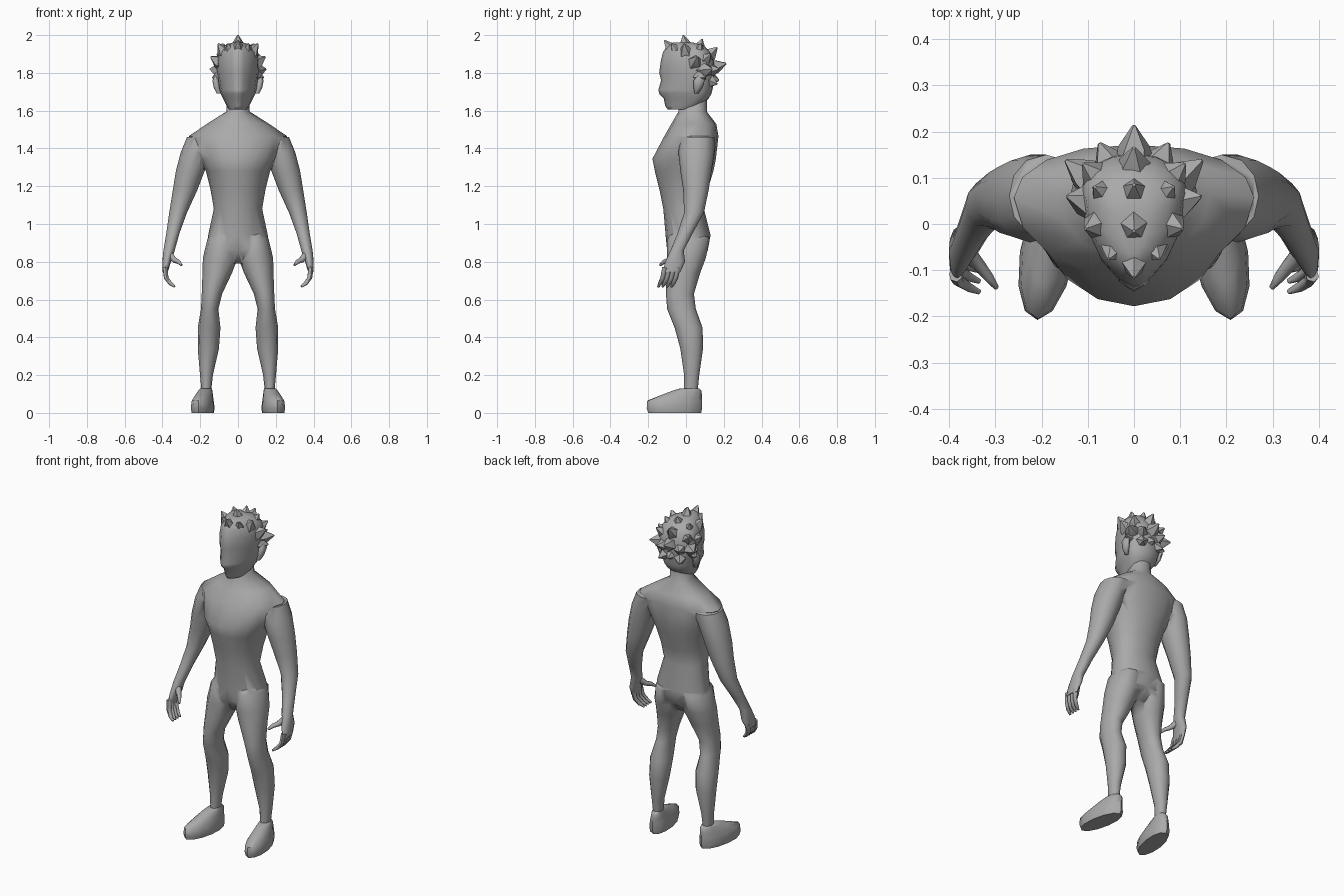
import bpy, bmesh, math
from mathutils import Vector

grey = bpy.data.materials.new("plain grey")
grey.diffuse_color = (0.40, 0.40, 0.40, 1)


def finish(name, bm, angle=60):
    bmesh.ops.recalc_face_normals(bm, faces=bm.faces[:])
    me = bpy.data.meshes.new(name)
    bm.to_mesh(me)
    bm.free()
    me.materials.append(grey)
    ob = bpy.data.objects.new(name, me)
    bpy.context.collection.objects.link(ob)
    bpy.ops.object.select_all(action='DESELECT')
    bpy.context.view_layer.objects.active = ob
    ob.select_set(True)
    bpy.ops.object.shade_smooth_by_angle(angle=math.radians(angle))
    return ob


def skin(bm, loops):
    rings = [[bm.verts.new(p) for p in loop] for loop in loops]
    n = len(rings[0])
    for a, b in zip(rings, rings[1:]):
        for i in range(n):
            j = (i + 1) % n
            bm.faces.new((a[i], a[j], b[j], b[i]))
    bm.faces.new(rings[0])
    bm.faces.new(rings[-1])


def loft(name, rings, n=12, side=1, mid=0.5, front=1.0, shear=0.0, angle=60):
    """Horizontal rings: z, x centre, x radius, y front, y back."""
    loops = []
    for z, cx, rx, yf, yb in rings:
        yc = yf + (yb - yf) * mid
        loop = []
        for i in range(n):
            t = 2 * math.pi * i / n
            c, s = math.cos(t), math.sin(t)
            p = front if s < 0 else 0.9
            x = cx + rx * math.copysign(abs(c) ** p, c)
            y = yc + s * ((yb - yc) if s > 0 else (yc - yf))
            loop.append((side * (x + shear * y), y, z))
        loops.append(loop)
    bm = bmesh.new()
    skin(bm, loops)
    return finish(name, bm, angle)


def tube(bm, pts, radii, n=6):
    pts = [Vector(p) for p in pts]
    loops = []
    for k, p in enumerate(pts):
        d = (pts[min(k + 1, len(pts) - 1)] - pts[max(k - 1, 0)]).normalized()
        u = d.cross(Vector((0.3, 1, 0.2))).normalized()
        v = d.cross(u)
        loops.append([p + radii[k] * (u * math.cos(2 * math.pi * i / n) + v * math.sin(2 * math.pi * i / n))
                      for i in range(n)])
    skin(bm, loops)


# trunk from crotch to neck
body = loft("body", [
    (0.79, 0, 0.05, -0.05, 0.06), (0.86, 0, 0.16, -0.10, 0.115), (0.94, 0, 0.158, -0.108, 0.13),
    (1.08, 0, 0.128, -0.12, 0.095), (1.18, 0, 0.145, -0.14, 0.115), (1.28, 0, 0.17, -0.165, 0.145),
    (1.345, 0, 0.205, -0.178, 0.158), (1.465, 0, 0.26, -0.115, 0.172), (1.53, 0, 0.165, -0.078, 0.16),
    (1.595, 0, 0.062, -0.04, 0.11), (1.68, 0, 0.056, -0.04, 0.11)], n=16, mid=0.6)

# limbs, fused into the trunk
limbs = []
for s in (1, -1):
    limbs.append(loft("leg", [
        (0.10, 0.168, 0.024, -0.012, 0.06), (0.2, 0.167, 0.034, -0.01, 0.07), (0.34, 0.157, 0.056, -0.03, 0.09),
        (0.45, 0.153, 0.06, -0.06, 0.088), (0.55, 0.15, 0.046, -0.10, 0.052), (0.63, 0.138, 0.054, -0.106, 0.042),
        (0.74, 0.110, 0.078, -0.102, 0.075), (0.82, 0.094, 0.092, -0.10, 0.105), (0.92, 0.085, 0.077, -0.10, 0.126),
        (0.97, 0.08, 0.05, -0.06, 0.08)], side=s))
    limbs.append(loft("arm", [
        (0.745, 0.386, 0.014, -0.125, -0.03), (0.80, 0.378, 0.023, -0.11, -0.005),
        (0.86, 0.365, 0.030, -0.082, -0.012), (0.95, 0.345, 0.035, -0.045, 0.035), (1.06, 0.317, 0.047, -0.01, 0.095),
        (1.18, 0.28, 0.065, -0.015, 0.12), (1.28, 0.253, 0.076, -0.03, 0.135), (1.38, 0.225, 0.078, -0.04, 0.15),
        (1.46, 0.19, 0.08, -0.03, 0.15)], side=s))
for limb in limbs:
    m = body.modifiers.new("fuse", 'BOOLEAN')
    m.operation, m.solver, m.object = 'UNION', 'EXACT', limb
    bpy.context.view_layer.objects.active = body
    bpy.ops.object.modifier_apply(modifier=m.name)
    bpy.data.objects.remove(limb)

# feet, fingers and ears
for s, label in ((1, "left"), (-1, "right")):
    loft("foot_" + label, [
        (0, 0.178, 0.055, -0.20, 0.08), (0.025, 0.178, 0.06, -0.208, 0.086), (0.065, 0.178, 0.054, -0.205, 0.086),
        (0.095, 0.176, 0.044, -0.13, 0.084), (0.118, 0.174, 0.036, -0.07, 0.082), (0.13, 0.172, 0.03, -0.03, 0.07)],
        side=s, shear=-0.15)
    bm = bmesh.new()
    for i in range(4):
        y = -0.042 - 0.023 * i
        tube(bm, [(s * 0.386, y, 0.77), (s * 0.380, y - 0.012, 0.715), (s * 0.358, y - 0.026, 0.685),
                  (s * 0.335, y - 0.036, 0.668)], [0.015, 0.013, 0.011, 0.006])
    tube(bm, [(s * 0.365, -0.06, 0.84), (s * 0.335, -0.09, 0.808), (s * 0.315, -0.115, 0.80),
              (s * 0.298, -0.138, 0.782)], [0.022, 0.015, 0.012, 0.006])
    finish("fingers_" + label, bm)
    loft("ear_" + label, [
        (1.69, 0.10, 0.012, 0.045, 0.065), (1.72, 0.112, 0.016, 0.04, 0.085),
        (1.76, 0.118, 0.018, 0.04, 0.10), (1.785, 0.115, 0.01, 0.06, 0.095)], n=8, side=s)

# wedge shaped head
loft("head", [
    (1.605, 0, 0.045, -0.095, 0.03), (1.625, 0, 0.06, -0.11, 0.08), (1.665, 0, 0.08, -0.118, 0.12),
    (1.69, 0, 0.092, -0.142, 0.135), (1.71, 0, 0.098, -0.146, 0.14), (1.76, 0, 0.106, -0.132, 0.15),
    (1.80, 0, 0.112, -0.142, 0.155), (1.86, 0, 0.115, -0.134, 0.15), (1.91, 0, 0.105, -0.122, 0.13),
    (1.945, 0, 0.075, -0.10, 0.095), (1.96, 0, 0.03, -0.07, 0.04)], n=16, mid=0.72, front=1.35)

# spiky hair: tip of each tuft, rooted toward the skull centre
bm = bmesh.new()
centre = Vector((0, 0.025, 1.81))
middle = [(-0.115, 1.972), (-0.015, 2.0), (0.085, 1.98), (0.165, 1.935), (0.213, 1.85), (0.175, 1.76)]
sides = [(0.055, -0.075, 1.955), (0.105, -0.01, 1.955), (0.085, 0.08, 1.955), (0.145, 0.06, 1.885),
         (0.11, 0.13, 1.90), (0.148, 0.138, 1.82), (0.135, 0.10, 1.775), (0.075, 0.175, 1.82), (0.07, 0.165, 1.74)]
tips = [(0, y, z) for y, z in middle] + [(s * x, y, z) for s in (1, -1) for x, y, z in sides]
for tip in tips:
    tip = Vector(tip)
    root = centre.lerp(tip, 0.5)
    knee = centre.lerp(tip, 0.75) + Vector((0, 0, -0.004))
    tube(bm, [root, knee, tip], [0.048, 0.036, 0.004], n=5)
finish("hair", bm, 35)
